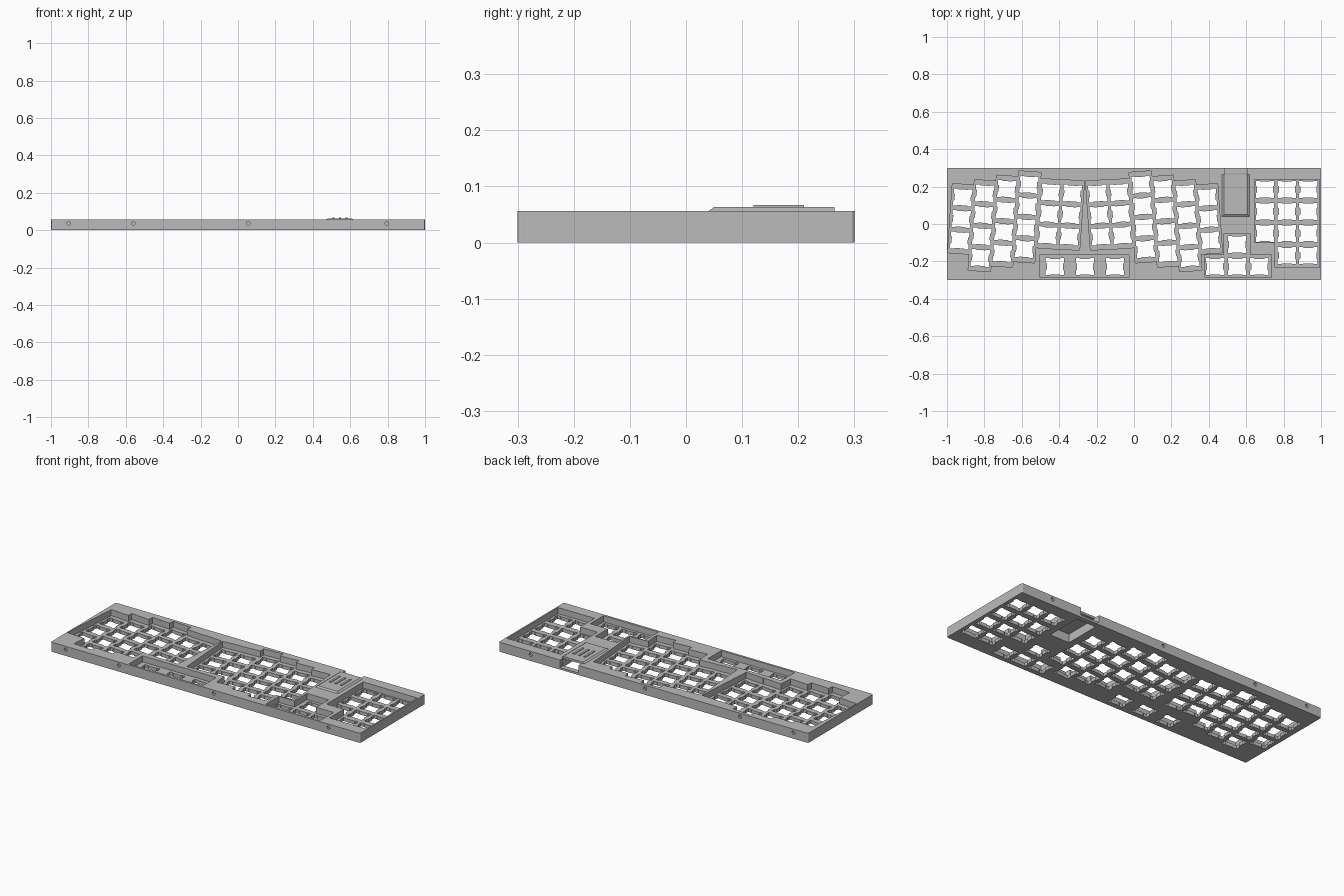
import bpy, bmesh, math
from mathutils import Matrix, Vector

cube = bpy.data.objects.get("Cube")
if cube:
    bpy.data.objects.remove(cube, do_unlink=True)

TOP, PLATE = 0.056, 0.02
TILT = math.radians(4)
MID = -0.262            # mirror line between the two angled key halves

grey = bpy.data.materials.new("matte_grey")
grey.use_nodes = True
grey.diffuse_color = (0.5, 0.5, 0.5, 1)
grey.node_tree.nodes["Principled BSDF"].inputs["Base Color"].default_value = (0.5, 0.5, 0.5, 1)


def prism(bm, points, z0, z1, matrix=Matrix()):
    """Extrude a flat outline from z0 to z1."""
    low = [bm.verts.new(matrix @ Vector((x, y, z0))) for x, y in points]
    high = [bm.verts.new(matrix @ Vector((x, y, z1))) for x, y in points]
    bm.faces.new(low[::-1])
    bm.faces.new(high)
    n = len(points)
    for i in range(n):
        j = (i + 1) % n
        bm.faces.new((low[i], low[j], high[j], high[i]))


def rect(x0, x1, y0, y1):
    return [(x0, y0), (x1, y0), (x1, y1), (x0, y1)]


def circle(r, n=16):
    return [(r * math.cos(i * math.tau / n), r * math.sin(i * math.tau / n)) for i in range(n)]


def make(name, bm):
    bmesh.ops.recalc_face_normals(bm, faces=bm.faces)
    mesh = bpy.data.meshes.new(name)
    bm.to_mesh(mesh)
    bm.free()
    mesh.materials.append(grey)
    obj = bpy.data.objects.new(name, mesh)
    bpy.context.collection.objects.link(obj)
    return obj


def cut(target, name, bm):
    cutter = make(name, bm)
    cutter.hide_render = True
    mod = target.modifiers.new(name, "BOOLEAN")
    mod.operation, mod.solver, mod.object = "DIFFERENCE", "EXACT", cutter
    mod.use_self = True
    bpy.context.view_layer.objects.active = target
    bpy.ops.object.modifier_apply(modifier=name)
    bpy.data.objects.remove(cutter, do_unlink=True)


# Key layout: (x, y of top key, number of keys) per angled column
columns = [(-0.916, 0.142, 3), (-0.798, 0.163, 4), (-0.68, 0.187, 4),
           (-0.562, 0.21, 4), (-0.445, 0.169, 3), (-0.33, 0.163, 3)]
PITCH = 0.115
keys = []                # (x, y, angle)
pockets = bmesh.new()
for x, y, count in columns:
    for side in (1, -1):
        cx = x if side == 1 else 2 * MID - x
        place = Matrix.Translation((cx, y, 0)) @ Matrix.Rotation(-TILT * side, 4, "Z")
        prism(pockets, rect(-0.06, 0.06, -PITCH * (count - 1) - 0.07, 0.07), PLATE, 0.1, place)
        for i in range(count):
            p = place @ Vector((0, -PITCH * i, 0))
            keys.append((p.x, p.y, -TILT * side))

# Straight clusters: thumb row, arrows, number pad
keys += [(x, -0.228, 0) for x in (-0.423, MID, -0.102, 0.434, 0.552, 0.67)]
keys.append((0.552, -0.11, 0))
for r, y in enumerate((0.185, 0.067, -0.05, -0.169)):
    keys += [(x, y, 0) for x in (0.70, 0.817, 0.932)[r == 3:]]
thumb = rect(-0.503, -0.027, -0.287, -0.163)
arrows = [(0.38, -0.287), (0.734, -0.287), (0.734, -0.165), (0.621, -0.165),
          (0.621, -0.05), (0.482, -0.05), (0.482, -0.165), (0.38, -0.165)]
numbers = [(0.755, -0.233), (0.991, -0.233), (0.991, 0.238), (0.643, 0.238),
           (0.643, -0.1), (0.755, -0.1)]
for outline in (thumb, arrows, numbers):
    prism(pockets, outline, PLATE, 0.1)

# Case body with slightly rounded upright corners
body = bmesh.new()
prism(body, rect(-1, 1, -0.3, 0.3), 0, TOP)
upright = [e for e in body.edges if abs(e.verts[0].co.z - e.verts[1].co.z) > 0.01]
bmesh.ops.bevel(body, geom=upright, offset=0.006, segments=4, affect="EDGES", profile=0.5)
case = make("keyboard_case", body)
cut(case, "pocket_cutter", pockets)

# Switch openings with wider ears at the corners
quarter = [(0.043, 0.016), (0.049, 0.021), (0.049, 0.0455), (0.03, 0.0455), (0.025, 0.042)]
switch = (quarter + [(-x, y) for x, y in quarter[::-1]]
          + [(-x, -y) for x, y in quarter] + [(x, -y) for x, y in quarter[::-1]])
openings = bmesh.new()
for x, y, angle in keys:
    place = Matrix.Translation((x, y, 0)) @ Matrix.Rotation(angle, 4, "Z")
    prism(openings, switch, -0.02, PLATE + 0.01, place)
cut(case, "opening_cutter", openings)

# Controller bay below the cover, cable notch in the back wall
bay = bmesh.new()
prism(bay, rect(0.485, 0.61, 0.06, 0.27), -0.02, 0.05)
cut(case, "bay_cutter", bay)
notch = bmesh.new()
prism(notch, rect(0.485, 0.605, 0.262, 0.32), 0.012, 0.1)
cut(case, "notch_cutter", notch)

# Screw holes along the front and back walls
screws = bmesh.new()
for x in (-0.905, -0.56, 0.054, 0.795):
    for y in (-0.3, 0.3):
        place = Matrix.Translation((x, y, 0.036)) @ Matrix.Rotation(math.pi / 2, 4, "X")
        prism(screws, circle(0.01), -0.011, 0.011, place)
cut(case, "screw_cutter", screws)

# Raised controller cover, chamfered on the front and sides
cover = bmesh.new()
low = [cover.verts.new((x, y, TOP - 0.006)) for x, y in rect(0.471, 0.618, 0.04, 0.265)]
rim = [cover.verts.new((x, y, TOP)) for x, y in rect(0.471, 0.618, 0.04, 0.265)]
high = [cover.verts.new((x, y, 0.063)) for x, y in rect(0.481, 0.608, 0.05, 0.265)]
cover.faces.new(low[::-1])
cover.faces.new(high)
for a, b in ((low, rim), (rim, high)):
    for i in range(4):
        j = (i + 1) % 4
        cover.faces.new((a[i], a[j], b[j], b[i]))
make("controller_cover", cover)

# Plain grip ridges on the cover
ridges = bmesh.new()
for x in (0.51, 0.545, 0.58):
    prism(ridges, rect(x - 0.006, x + 0.006, 0.12, 0.21), 0.062, 0.067)
make("cover_ridges", ridges)
